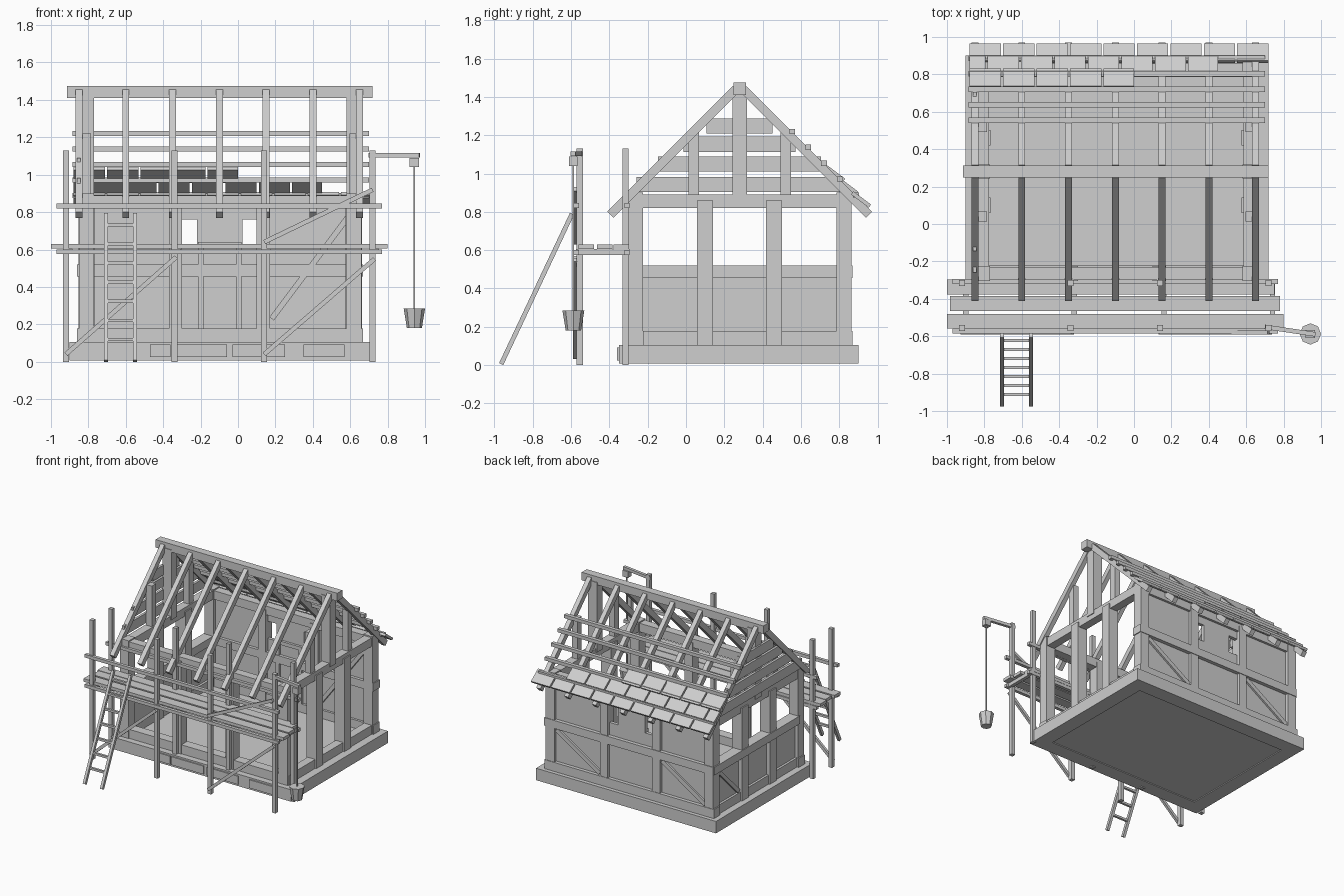
import bpy
from mathutils import Vector, Matrix

cube = bpy.data.objects.get("Cube")
if cube:
    bpy.data.objects.remove(cube, do_unlink=True)

mat = bpy.data.materials.new("plain_grey")
mat.use_nodes = True
mat.diffuse_color = (0.62, 0.62, 0.62, 1)
mat.node_tree.nodes["Principled BSDF"].inputs["Base Color"].default_value = mat.diffuse_color


def block(name, matrix):
    """Unit cube placed by a matrix."""
    bpy.ops.mesh.primitive_cube_add(size=1)
    ob = bpy.context.object
    ob.name = name
    ob.data.transform(matrix)
    ob.data.materials.append(mat)
    return ob


def box(name, x, y, z):
    """Axis-aligned box from (low, high) pairs."""
    lo, hi = Vector((x[0], y[0], z[0])), Vector((x[1], y[1], z[1]))
    return block(name, Matrix.Translation((lo + hi) / 2) @ Matrix.Diagonal((*(hi - lo), 1)))


def beam(name, p, q, width, height, side=(1, 0, 0)):
    """Bar from p to q; width runs along the side axis."""
    p, q = Vector(p), Vector(q)
    d = (q - p).normalized()
    s = Vector(side)
    s = (s - d * s.dot(d)).normalized()
    rot = Matrix((s, d, s.cross(d))).transposed().to_4x4()
    return block(name, Matrix.Translation((p + q) / 2) @ rot
                 @ Matrix.Diagonal((width, (q - p).length, height, 1)))


def around(c, w):
    return (c - w / 2, c + w / 2)


RIDGE_Y = 0.28
LEFT, RIGHT = (-0.85, -0.77), (0.58, 0.66)
FRONT, BACK = (-0.305, -0.225), (0.785, 0.865)
LONG = (-0.85, 0.66)
PLATE, RAIL, SILL = (0.82, 0.89), (0.455, 0.52), (0.1, 0.178)
PLINTH = (0.008, 0.105)

# Plinth ring, floor and front stones
box("plinth_front", (-0.9, 0.72), (-0.35, -0.23), PLINTH)
box("plinth_back", (-0.9, 0.72), (0.78, 0.9), PLINTH)
box("plinth_right", (-0.9, -0.78), (-0.23, 0.78), PLINTH)
box("plinth_left", (0.6, 0.72), (-0.23, 0.78), PLINTH)
box("floor", (-0.8, 0.62), (-0.25, 0.8), (0.015, 0.11))
for a, b in ((-0.47, -0.36), (-0.35, -0.06), (-0.03, 0.25), (0.35, 0.57)):
    box("plinth_stone", (a, b), (-0.36, -0.34), (0.025, 0.092))

# Sills and top plates on all four sides
for y in (FRONT, BACK):
    box("sill_long", (-0.86, 0.667), (y[0] + 0.006, y[1] + 0.004), SILL)
    box("top_plate_long", LONG, (y[0] + 0.006, y[1] - 0.006), PLATE)
for x in (LEFT, RIGHT):
    for label, z in (("sill", SILL), ("top_plate", PLATE)):
        box(label + "_gable", (x[0] + 0.006, x[1] - 0.006), (-0.25, 0.81), z)

# Corner and intermediate posts
for x in (LEFT, RIGHT):
    for y in (FRONT, BACK):
        box("corner_post", x, y, (0.09, 0.9))
    for y in (0.1, 0.46):
        box("gable_post", (x[0] - 0.004, x[1] + 0.004), around(y, 0.083), (0.09, 0.86))
for x in (-0.335, 0.135):
    for y in (FRONT, BACK):
        box("wall_post", around(x, 0.07), y, (0.09, 0.86))

# Filled right gable wall, open above the rail
box("gable_rail", (-0.86, -0.775), (-0.24, 0.86), RAIL)
box("gable_infill", (-0.825, -0.795), (-0.24, 0.8), (0.1, 0.46))
beam("gable_brace", (-0.83, 0.52, 0.19), (-0.83, 0.77, 0.44), 0.03, 0.03)

# Filled back wall with two small openings
box("back_rail", (-0.85, 0.667), (0.785, 0.87), RAIL)
box("back_lower_infill", (-0.8, 0.61), (0.81, 0.84), (0.1, 0.46))
for x in ((-0.8, -0.34), (0.14, 0.61), (-0.22, 0.025)):
    box("back_upper_infill", x, (0.81, 0.84), (0.5, 0.83))
for z in ((0.5, 0.62), (0.76, 0.83)):
    box("opening_infill", (-0.34, 0.14), (0.811, 0.839), z)
for x in (-0.2, 0.005):
    box("back_stud", around(x, 0.03), (0.79, 0.82), (0.17, 0.64))
box("back_stud_head", (-0.215, 0.02), (0.79, 0.82), (0.61, 0.64))
beam("back_brace", (-0.38, 0.84, 0.44), (-0.77, 0.84, 0.19), 0.03, 0.035, (0, 1, 0))
beam("back_brace", (0.18, 0.84, 0.19), (0.57, 0.84, 0.44), 0.03, 0.035, (0, 1, 0))
beam("long_brace", (0.18, 0.8, 0.23), (0.6, 0.8, 0.79), 0.03, 0.03, (0, 1, 0))

# Ridge, king posts and gable studs
box("ridge_beam", (-0.915, 0.72), around(RIDGE_Y, 0.065), (1.41, 1.475))
for x in (LEFT, RIGHT):
    box("king_post", x, around(RIDGE_Y, 0.075), (0.86, 1.43))
    for dy in (-0.24, 0.24):
        box("gable_stud", around(sum(x) / 2, 0.05), around(RIDGE_Y + dy, 0.055), (0.88, 1.22))

# Rafter pairs
for i in range(7):
    x = -0.85 + 0.25 * i
    for s in (-1, 1):
        beam("rafter", (x, RIDGE_Y + 0.02 * s, 1.44), (x, RIDGE_Y + 0.675 * s, 0.785), 0.037, 0.045)

# Boards closing the right gable
for half, z in ((0.172, 1.248), (0.292, 1.153), (0.425, 1.05), (0.538, 0.943)):
    box("gable_board", (-0.862, -0.842), around(RIDGE_Y, 2 * half), around(z, 0.08))

# Roof laths on the back slope
for i in range(5):
    d = 0.275 + 0.083 * i
    box("roof_lath", (-0.885, 0.7), around(RIDGE_Y + d, 0.03), around(1.495 - d, 0.027))

# Tile courses, each shorter than the one below
for course, (low, end) in enumerate(((0.68, 0.72), (0.612, 0.45), (0.545, 0.0))):
    x = -0.88
    while x < end - 0.02:
        right = min(x + (0.085 if course == 1 and x == -0.88 else 0.168), end)
        mid = (x + right) / 2
        beam("roof_tile", (mid, RIDGE_Y + low - 0.092, 1.487 - low + 0.092),
             (mid, RIDGE_Y + low, 1.51 - low), right - x, 0.02)
        x = right + 0.011

# Scaffold poles, cross bars, rails and planks
for x in (-0.92, -0.34, 0.14, 0.72):
    for y in (-0.555, -0.315):
        box("scaffold_pole", around(x, 0.032), around(y, 0.032), (0, 1.13))
    box("scaffold_cross_bar", around(x + 0.02, 0.028), (-0.575, -0.295), (0.575, 0.605))
for y in (-0.572, -0.308):
    for z in (0.588, 0.832):
        box("scaffold_rail", (-0.97, 0.77), around(y, 0.026), around(z, 0.026))
for x, y in (((-1, 0.75), -0.338), ((-0.985, 0.78), -0.425), ((-1, 0.8), -0.52)):
    box("scaffold_plank", x, around(y, 0.08), (0.605, 0.63))
for a, b, c, d in ((-0.92, 0.04, -0.33, 0.56), (0.14, 0.04, 0.73, 0.55), (0.14, 0.64, 0.72, 0.92)):
    beam("scaffold_brace", (a, -0.58, b), (c, -0.58, d), 0.02, 0.024, (0, 1, 0))

# Ladder
foot, top = Vector((0, -0.965, 0.005)), Vector((0, -0.595, 0.79))
for x in (-0.705, -0.55):
    beam("ladder_rail", foot + Vector((x, 0, 0)), top + Vector((x, 0, 0)), 0.022, 0.024)
for i in range(7):
    p = foot.lerp(top, 0.145 + 0.13 * i)
    box("ladder_rung", (-0.705, -0.55), around(p.y, 0.018), around(p.z, 0.018))

# Hoist arm, pulley, rope and bucket
HOIST = (0.943, -0.588)
beam("hoist_arm", (0.7, -0.55, 1.103), (0.97, -0.59, 1.103), 0.024, 0.024, (0, 1, 0))
box("pulley", around(HOIST[0], 0.05), around(HOIST[1], 0.045), (1.04, 1.09))
box("hoist_rope", around(HOIST[0], 0.008), around(HOIST[1], 0.008), (0.2, 1.05))
bpy.ops.mesh.primitive_cone_add(vertices=8, radius1=0.04, radius2=0.057, depth=0.105,
                                location=(*HOIST, 0.232))
bucket = bpy.context.object
bucket.name = "bucket"
bucket.data.materials.append(mat)
